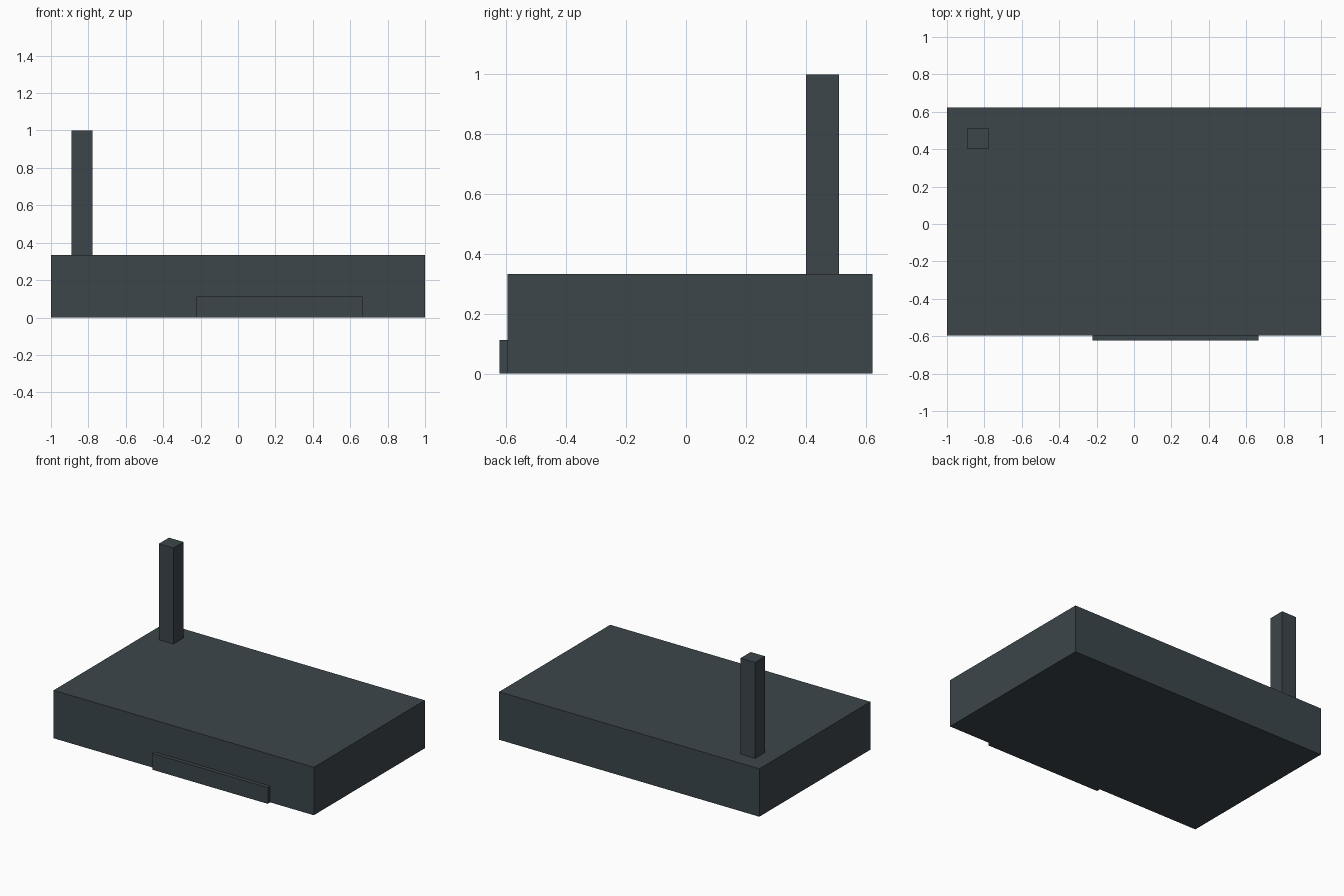
import bpy
from mathutils import Vector

default = bpy.data.objects.get("Cube")
if default:
    bpy.data.objects.remove(default, do_unlink=True)

# Single dark slate colour
SLATE = (0.045, 0.061, 0.070, 1.0)
slate = bpy.data.materials.new("dark_slate")
slate.use_nodes = True
slate.diffuse_color = SLATE
slate.node_tree.nodes["Principled BSDF"].inputs["Base Color"].default_value = SLATE


def box(name, low, high):
    """Add an axis-aligned box spanning two opposite corners."""
    low, high = Vector(low), Vector(high)
    bpy.ops.mesh.primitive_cube_add(size=1, location=(low + high) / 2)
    obj = bpy.context.object
    obj.name = name
    obj.scale = high - low
    bpy.ops.object.transform_apply(location=False, rotation=False, scale=True)
    obj.data.materials.append(slate)
    return obj


FRONT, BACK = -0.596, 0.623
TOP = 0.333

# Wide, flat main block
box("main_block", (-1, FRONT, 0), (1, BACK, TOP))

# Square post at the back right corner
box("corner_post", (-0.889, 0.401, TOP), (-0.778, 0.512, 1.0))

# Thin raised panel low on the front
box("front_panel", (-0.222, -0.623, 0), (0.665, FRONT, 0.113))
